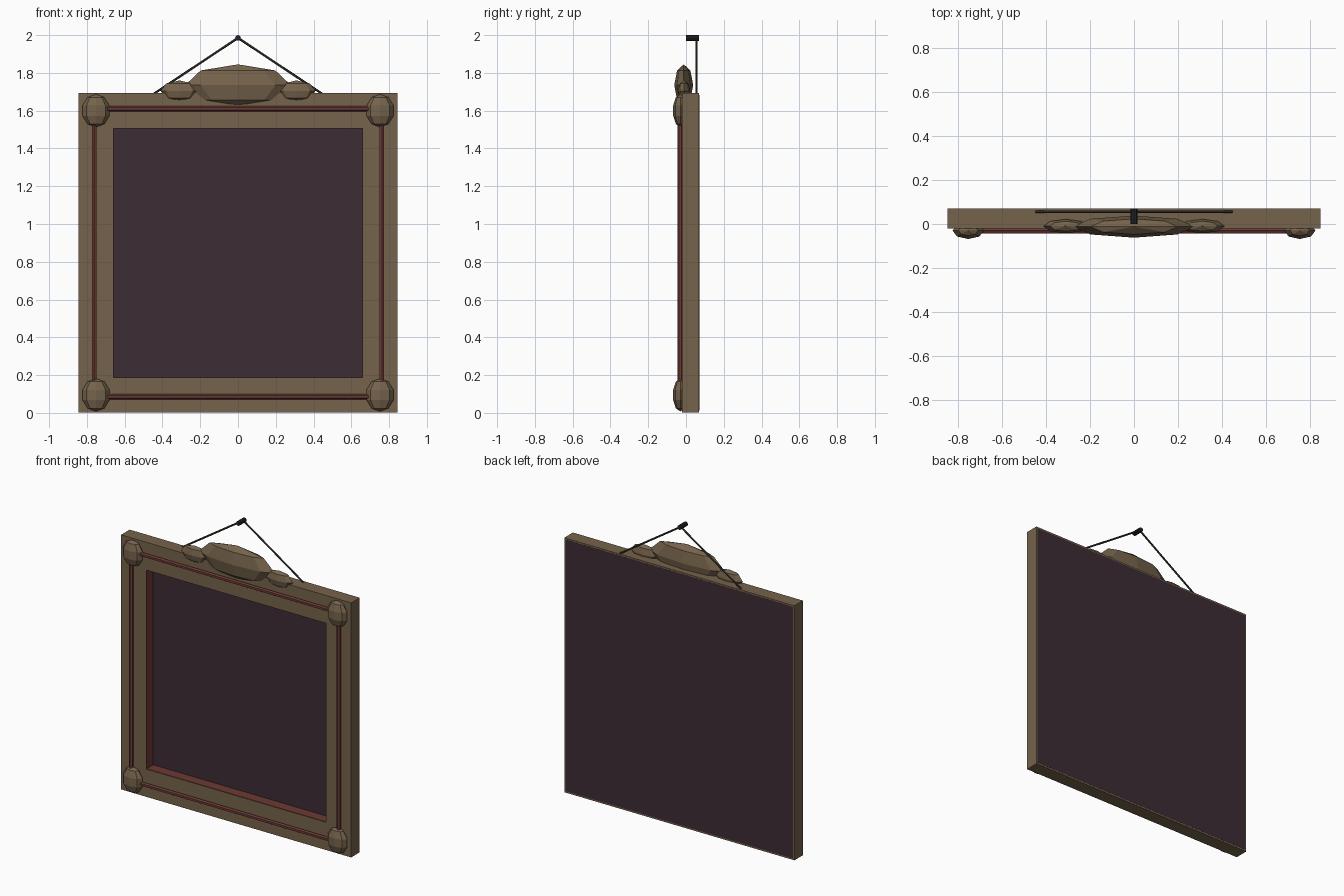
import bpy, bmesh
from math import pi
from mathutils import Vector

if "Cube" in bpy.data.objects:
    bpy.data.objects.remove(bpy.data.objects["Cube"])

MID = 0.8475  # height of the frame centre


def material(name, rgb):
    m = bpy.data.materials.new(name)
    m.diffuse_color = (*rgb, 1)
    m.use_nodes = True
    m.node_tree.nodes["Principled BSDF"].inputs["Base Color"].default_value = m.diffuse_color
    return m


BROWN = material("old_wood", (0.18, 0.125, 0.072))
RED = material("red_trim", (0.15, 0.042, 0.035))
DARK = material("dark_panel", (0.045, 0.025, 0.034))
WIRE = material("wire", (0.04, 0.038, 0.028))
IRON = material("iron", (0.014, 0.016, 0.018))


def finish(name, bm, mat):
    bmesh.ops.recalc_face_normals(bm, faces=bm.faces)
    me = bpy.data.meshes.new(name)
    bm.to_mesh(me)
    bm.free()
    me.materials.append(mat)
    ob = bpy.data.objects.new(name, me)
    bpy.context.collection.objects.link(ob)
    return ob


def square_ring(name, inner, outer, y0, y1, mat):
    """Mitred rectangular section carried round a square."""
    bm = bmesh.new()
    section = [(inner, y0), (outer, y0), (outer, y1), (inner, y1)]
    corners = [[bm.verts.new((sx * r, y, MID + sz * r)) for r, y in section]
               for sx, sz in ((-1, -1), (1, -1), (1, 1), (-1, 1))]
    for i in range(4):
        a, b = corners[i], corners[(i + 1) % 4]
        for j in range(4):
            k = (j + 1) % 4
            bm.faces.new((a[j], b[j], b[k], a[k]))
    return finish(name, bm, mat)


def rod(name, a, b, radius, sides, mat):
    a, b = Vector(a), Vector(b)
    bm = bmesh.new()
    bmesh.ops.create_cone(bm, cap_ends=True, segments=sides, radius1=radius,
                          radius2=radius, depth=(b - a).length)
    ob = finish(name, bm, mat)
    ob.location = (a + b) / 2
    ob.rotation_euler = (b - a).to_track_quat('Z', 'Y').to_euler()
    return ob


def knob(name, loc, size, rings):
    bm = bmesh.new()
    bmesh.ops.create_uvsphere(bm, u_segments=8, v_segments=rings, radius=1)
    bmesh.ops.scale(bm, vec=size, verts=bm.verts)
    ob = finish(name, bm, BROWN)
    ob.location = loc
    return ob


# Frame, red lining of the opening, and back panel
square_ring("frame", 0.662, 0.845, -0.02, 0.07, BROWN)
square_ring("opening_lining", 0.659, 0.6625, -0.018, 0.055, RED)
bm = bmesh.new()
bmesh.ops.create_cube(bm, size=1)
bmesh.ops.scale(bm, vec=(1.67, 0.02, 1.67), verts=bm.verts)
panel = finish("back_panel", bm, DARK)
panel.location = (0, 0.0605, MID)

# Red beads and corner bosses
for s in (-1, 1):
    p = 0.762
    rod("side_bead", (s * p, -0.03, MID - p), (s * p, -0.03, MID + p), 0.014, 6, RED)
    rod("cross_bead", (-p, -0.03, MID + s * p), (p, -0.03, MID + s * p), 0.014, 6, RED)
    for t in (-1, 1):
        knob("corner_boss", (s * 0.752, -0.03, MID + t * 0.7525), (0.075, 0.04, 0.0875), 5)

# Carved crest
knob("crest_centre", (0, -0.012, 1.735), (0.28, 0.05, 0.11), 4)
for s in (-1, 1):
    knob("crest_lobe", (s * 0.31, -0.01, 1.705), (0.1, 0.032, 0.055), 4)

# Hanging wire and nail
for s in (-1, 1):
    rod("hanging_wire", (s * 0.445, 0.055, 1.69), (0, 0.055, 1.985), 0.006, 6, WIRE)
rod("nail", (0, 0, 1.985), (0, 0.07, 1.985), 0.015, 8, IRON)
